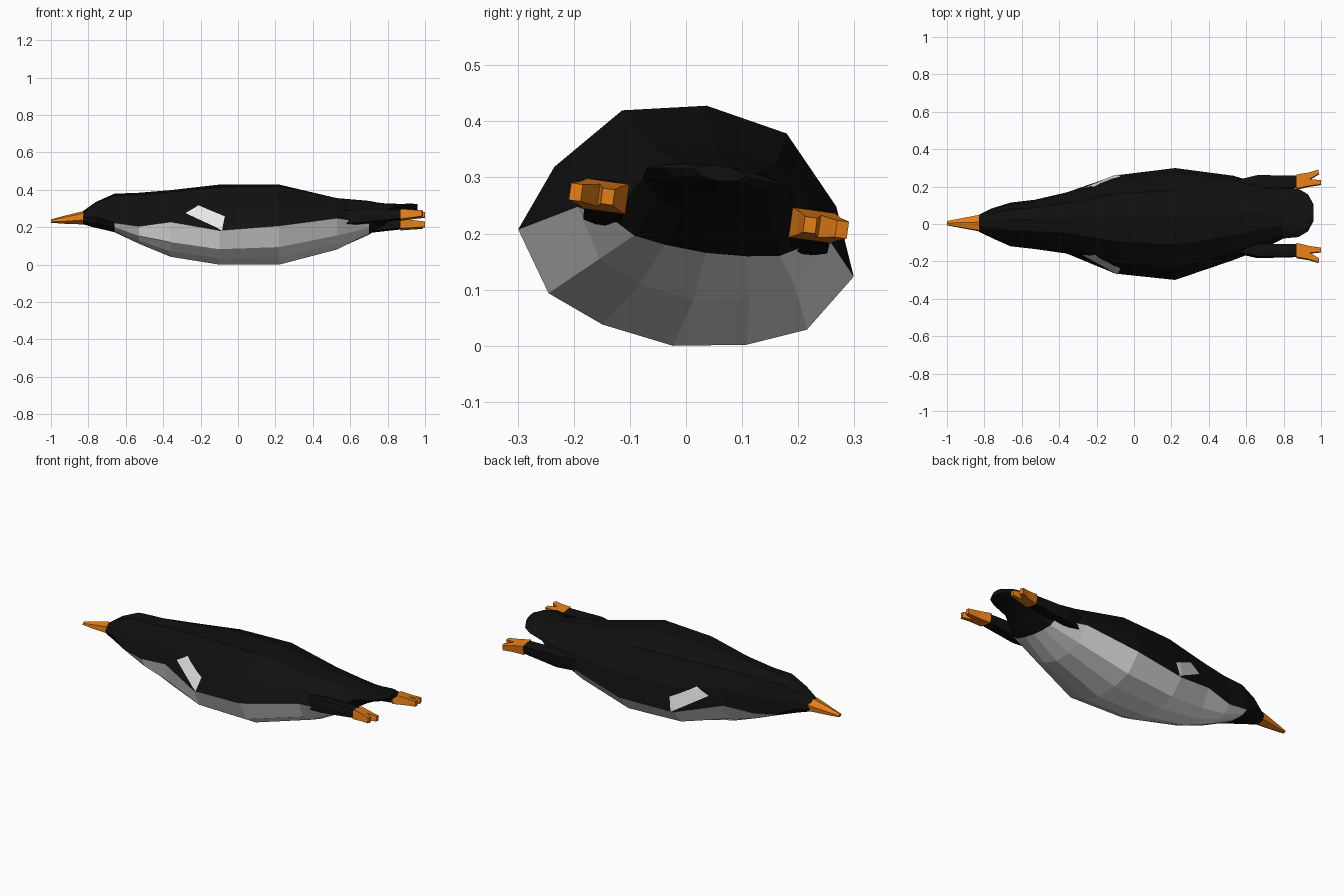
import bpy, bmesh, math
from mathutils import Matrix, Vector
from mathutils.bvhtree import BVHTree

if "Cube" in bpy.data.objects:
    bpy.data.objects.remove(bpy.data.objects["Cube"])


def material(name, rgb):
    m = bpy.data.materials.new(name)
    m.diffuse_color = (*rgb, 1)
    m.use_nodes = True
    m.node_tree.nodes["Principled BSDF"].inputs["Base Color"].default_value = m.diffuse_color
    return m


BLACK = material("black feathers", (0.005, 0.005, 0.005))
WHITE = material("white feathers", (0.85, 0.85, 0.85))
ORANGE = material("orange skin", (0.78, 0.21, 0.008))

# The whole bird leans slightly about its long axis
ROLL = (Matrix.Translation((0, 0, 0.17)) @ Matrix.Rotation(math.radians(-8), 4, 'X')
        @ Matrix.Translation((0, 0, -0.17)))
parts = []


def finish(bm, name, mats, solid=True):
    if solid:
        bmesh.ops.recalc_face_normals(bm, faces=bm.faces)
    bmesh.ops.transform(bm, matrix=ROLL, verts=bm.verts)
    me = bpy.data.meshes.new(name)
    bm.to_mesh(me)
    bm.free()
    for m in mats:
        me.materials.append(m)
    ob = bpy.data.objects.new(name, me)
    bpy.context.collection.objects.link(ob)
    parts.append(ob)


def loft(stations, half):
    """Skin rings (x, y centre, z widest, half width, z top, z bottom)."""
    profile = half + [(-a, b) for a, b in half[-2:0:-1]]
    bm = bmesh.new()
    rings = []
    for x, yc, zc, w, top, bot in stations:
        rings.append([bm.verts.new((x, yc + a * w, zc + b * (top - zc if b > 0 else zc - bot)))
                      for a, b in profile])
    n = len(profile)
    for i in range(len(rings) - 1):
        for k in range(n):
            j = (k + 1) % n
            f = bm.faces.new((rings[i][k], rings[i][j], rings[i + 1][j], rings[i + 1][k]))
            # white below the widest line, from throat to vent
            below = sum(profile[q][1] for q in (k, j)) < 0
            if below and -0.7 < stations[i][0] and stations[i + 1][0] < 0.72:
                f.material_index = 1
    bm.faces.new(rings[0])
    bm.faces.new(rings[-1])
    bmesh.ops.recalc_face_normals(bm, faces=bm.faces)
    return bm


TWELVE = [(0, 1), (0.49, 0.89), (0.84, 0.45), (1, 0), (0.77, -0.63), (0.43, -0.88), (0, -1)]
SIX = [(0, 1), (0.85, 0.5), (0.85, -0.5), (0, -1)]
BOX = [(0, 1), (0.9, 0.9), (1, 0), (0.9, -0.9), (0, -1)]

# Body, head and tail in one skin
body = loft([
    (-0.83, -0.007, 0.25, 0.045, 0.29, 0.22),
    (-0.76, -0.007, 0.25, 0.08, 0.34, 0.20),
    (-0.66, -0.008, 0.21, 0.118, 0.385, 0.18),
    (-0.53, -0.005, 0.19, 0.133, 0.39, 0.115),
    (-0.36, 0, 0.21, 0.165, 0.405, 0.045),
    (-0.10, 0, 0.15, 0.265, 0.435, 0.003),
    (0.22, 0, 0.17, 0.302, 0.435, 0.003),
    (0.53, 0.025, 0.225, 0.228, 0.365, 0.088),
    (0.70, 0.035, 0.21, 0.17, 0.352, 0.175),
    (0.80, 0.04, 0.29, 0.135, 0.333, 0.24),
    (0.88, 0.04, 0.31, 0.13, 0.33, 0.28),
    (0.93, 0.04, 0.315, 0.10, 0.333, 0.295),
    (0.96, 0.04, 0.32, 0.045, 0.333, 0.305),
], TWELVE)
surface = BVHTree.FromBMesh(body)
finish(body, "body", [BLACK, WHITE])

# Beak
finish(loft([
    (-0.825, -0.007, 0.255, 0.05, 0.291, 0.219),
    (-0.92, -0.006, 0.243, 0.03, 0.268, 0.222),
    (-1.0, -0.005, 0.235, 0.013, 0.246, 0.228),
], SIX), "beak", [ORANGE])

# White wing patches, laid on the body skin
A, B, C, D = [Vector(p) for p in ((-0.28, 0.255), (-0.21, 0.295), (-0.07, 0.227), (-0.085, 0.15))]
N = 8
for side, label in ((-1, "right"), (1, "left")):
    bm = bmesh.new()
    grid = []
    for i in range(N + 1):
        row = []
        for j in range(N + 1):
            p = A.lerp(D, i / N).lerp(B.lerp(C, i / N), j / N)
            hit, normal, _, _ = surface.ray_cast(Vector((p.x, side, p.y)), Vector((0, -side, 0)))
            row.append(bm.verts.new(hit + normal * 0.004))
        grid.append(row)
    for i in range(N):
        for j in range(N):
            q = [grid[i][j], grid[i + 1][j], grid[i + 1][j + 1], grid[i][j + 1]]
            bm.faces.new(q if side < 0 else q[::-1])
    finish(bm, label + "_wing_patch", [WHITE], solid=False)

# Legs and two-toed feet
FOOT = [(0.87, -0.038), (0.935, -0.036), (1.0, -0.04), (1.0, -0.018), (0.94, 0),
        (0.99, 0.02), (0.985, 0.042), (0.935, 0.036), (0.87, 0.038)]
for side, label in ((-1, "right"), (1, "left")):
    y = 0.03 + side * 0.185
    finish(loft([
        (0.50, y - side * 0.03, 0.23, 0.03, 0.27, 0.19),
        (0.66, y, 0.24, 0.038, 0.28, 0.20),
        (0.88, y, 0.25, 0.035, 0.275, 0.226),
    ], BOX), label + "_leg", [BLACK])

    bm = bmesh.new()
    layers = []
    for up in (-1, 1):
        layers.append([bm.verts.new((x, y + side * (dy + 0.2 * (x - 0.87)),
                                     0.25 + up * (0.027 - 0.1 * (x - 0.87))))
                       for x, dy in FOOT])
        bm.faces.new(layers[-1])
    for k in range(len(FOOT)):
        j = (k + 1) % len(FOOT)
        bm.faces.new((layers[0][k], layers[0][j], layers[1][j], layers[1][k]))
    finish(bm, label + "_foot", [ORANGE])

# Rest on the ground, centred
pts = [v.co for ob in parts for v in ob.data.vertices]
mid = [(min(p[i] for p in pts) + max(p[i] for p in pts)) / 2 for i in (0, 1)]
low = min(p.z for p in pts)
for ob in parts:
    ob.data.transform(Matrix.Translation((-mid[0], -mid[1], -low)))
